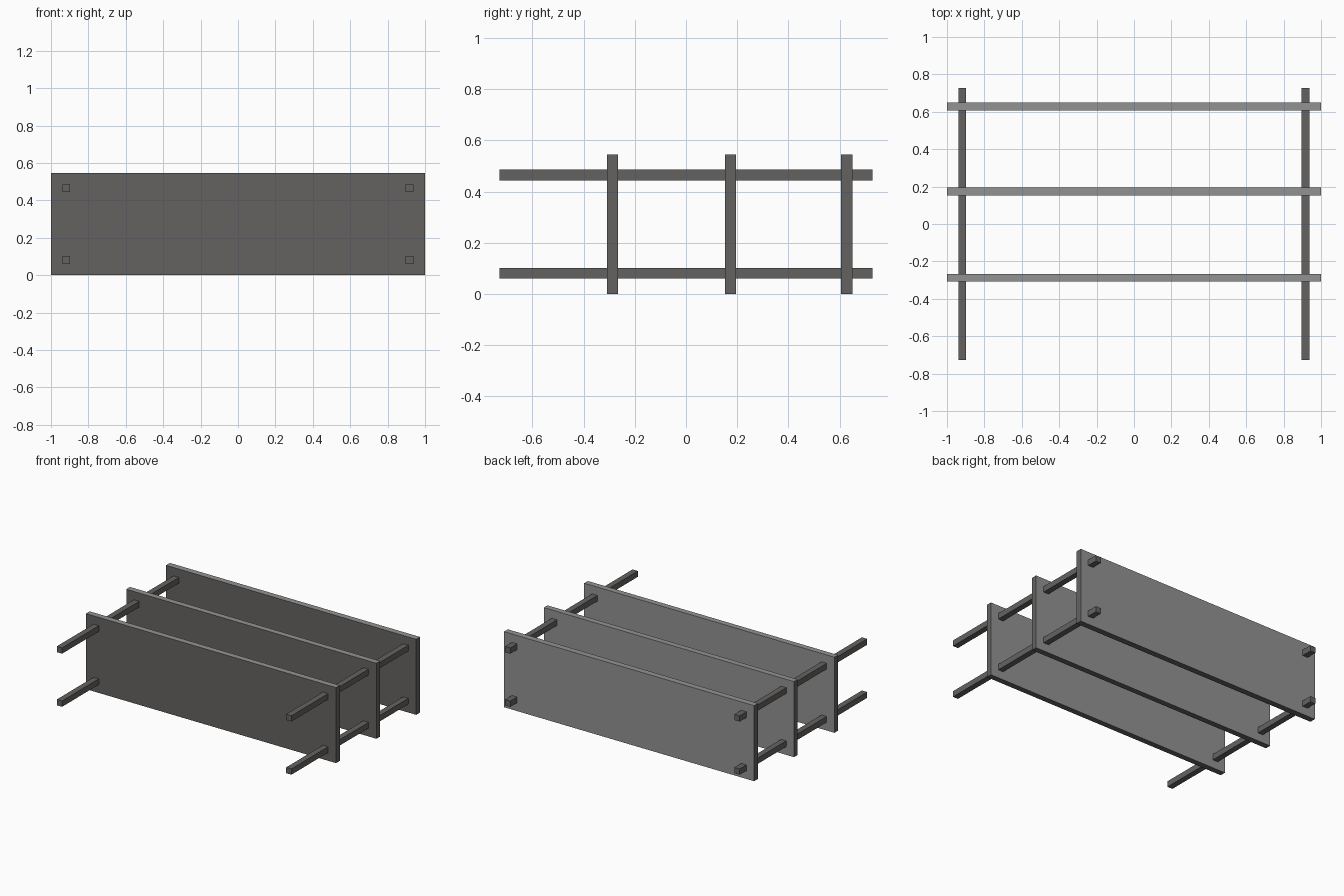
import bpy, bmesh

if "Cube" in bpy.data.objects:
    bpy.data.objects.remove(bpy.data.objects["Cube"])

def material(name, v):
    m = bpy.data.materials.new(name)
    m.diffuse_color = (*v, 1)
    m.use_nodes = True
    m.node_tree.nodes["Principled BSDF"].inputs["Base Color"].default_value = m.diffuse_color
    return m

dark = material("dark grey", (0.128, 0.124, 0.121))
light = material("light grey", (0.29, 0.29, 0.29))

def box(name, lo, hi, mats):
    bm = bmesh.new()
    bmesh.ops.create_cube(bm, size=1)
    for v in bm.verts:
        v.co = [(l + h) / 2 + c * (h - l) for c, l, h in zip(v.co, lo, hi)]
    bm.normal_update()
    # boards carry the lighter grey on their top and back faces
    if len(mats) > 1:
        for f in bm.faces:
            f.material_index = int(f.normal.z > 0.5 or f.normal.y > 0.5)
    me = bpy.data.meshes.new(name)
    bm.to_mesh(me)
    bm.free()
    for m in mats:
        me.materials.append(m)
    ob = bpy.data.objects.new(name, me)
    bpy.context.collection.objects.link(ob)

# three upright boards
for name, y0, y1 in (("front_board", -0.308, -0.266),
                     ("middle_board", 0.153, 0.195),
                     ("back_board", 0.606, 0.650)):
    box(name, (-1, y0, 0), (1, y1, 0.546), (dark, light))

# four square rods running through the boards
for side, x in (("left", -0.918), ("right", 0.916)):
    for level, z in (("lower", 0.081), ("upper", 0.465)):
        box(f"{side}_{level}_rod", (x - 0.021, -0.728, z - 0.021),
            (x + 0.021, 0.728, z + 0.021), (dark,))
